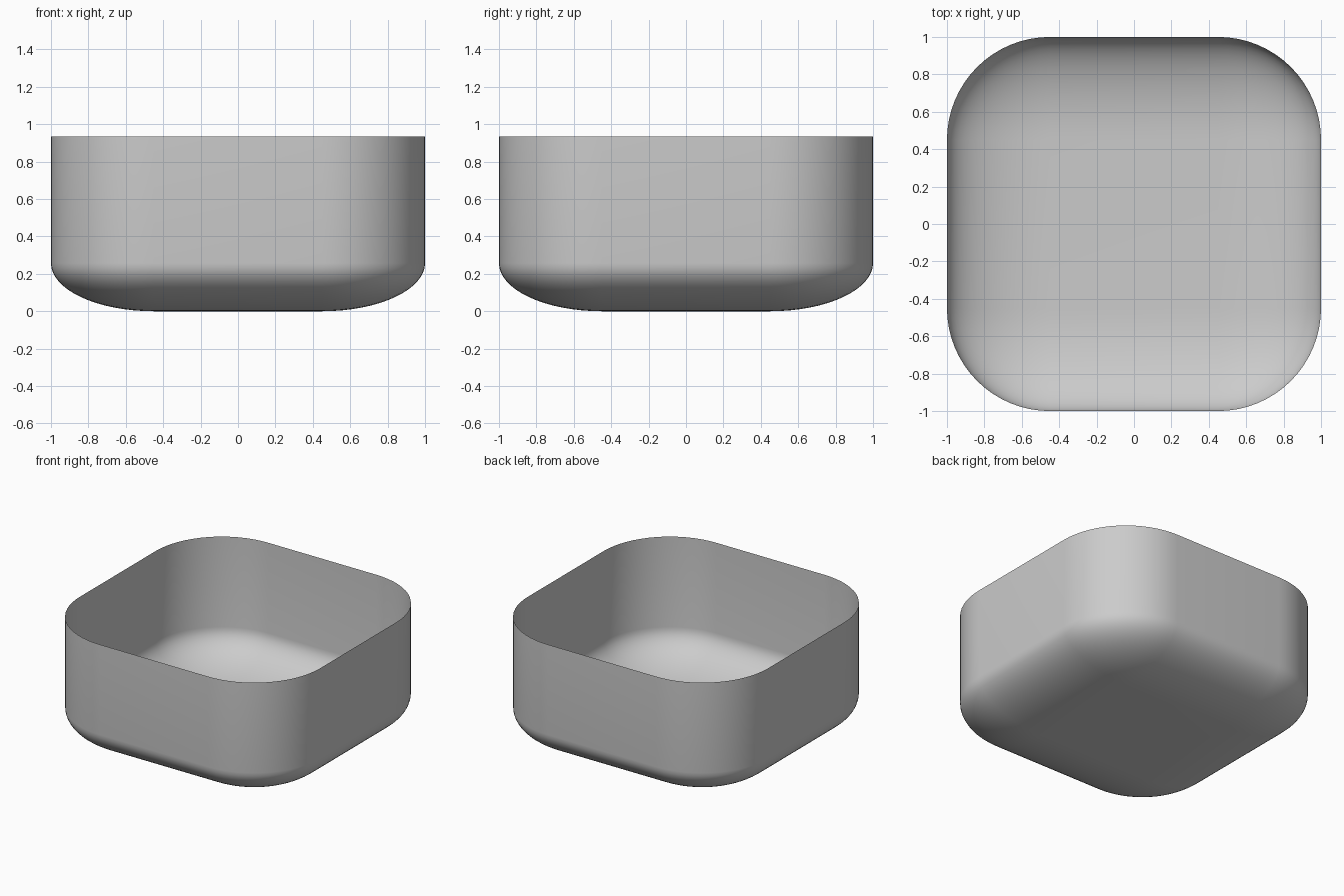
import bpy, bmesh
from mathutils import Matrix

if "Cube" in bpy.data.objects:
    bpy.data.objects.remove(bpy.data.objects["Cube"])

HEIGHT = 0.935   # total height of the tray
ROUND = 0.55     # corner rounding before the cube is flattened

# Thin open tray: cube rounded on its walls and base, top removed, then flattened
bm = bmesh.new()
bmesh.ops.create_cube(bm, size=2, matrix=Matrix.Translation((0, 0, 1)))
edges = [e for e in bm.edges if min(v.co.z for v in e.verts) < 1]
bmesh.ops.bevel(bm, geom=edges, offset=ROUND, offset_type='OFFSET',
                segments=16, profile=0.5, affect='EDGES')
top = [f for f in bm.faces if all(v.co.z > 1.999 for v in f.verts)]
bmesh.ops.delete(bm, geom=top, context='FACES')
bmesh.ops.scale(bm, vec=(1, 1, HEIGHT / 2), verts=bm.verts)
bmesh.ops.recalc_face_normals(bm, faces=bm.faces)
if sum(f.normal.z * f.calc_area() for f in bm.faces) > 0:
    bmesh.ops.reverse_faces(bm, faces=bm.faces)
for f in bm.faces:
    f.smooth = True

mesh = bpy.data.meshes.new("open_tray")
bm.to_mesh(mesh)
bm.free()
tray = bpy.data.objects.new("open_tray", mesh)
bpy.context.collection.objects.link(tray)
